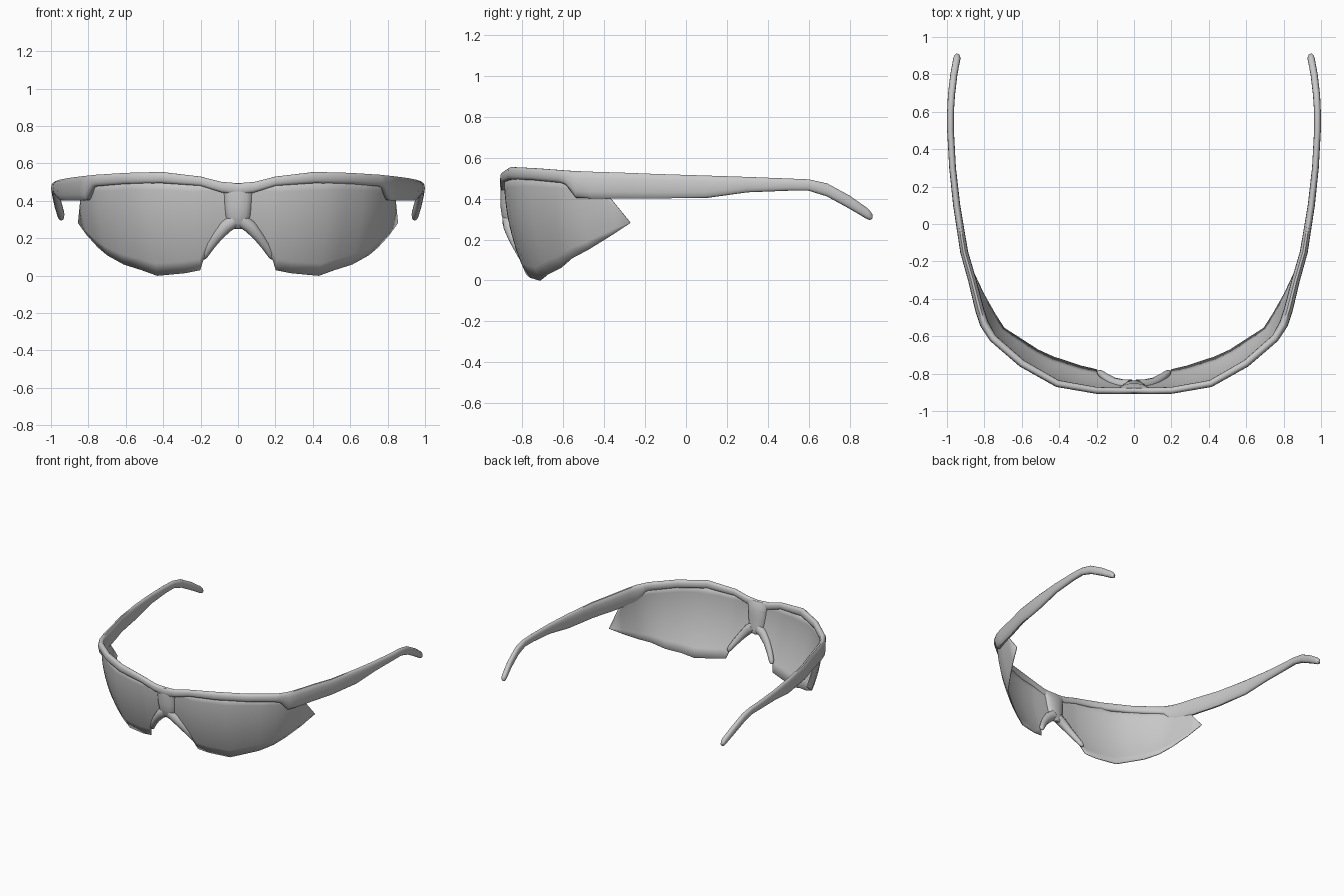
import bpy
import bmesh
import math
from mathutils import Vector

cube = bpy.data.objects.get("Cube")
if cube:
    bpy.data.objects.remove(cube)

grey = bpy.data.materials.new("plain grey")
colour = (0.58, 0.58, 0.58, 1)
grey.diffuse_color = colour
grey.use_nodes = True
grey.node_tree.nodes["Principled BSDF"].inputs["Base Color"].default_value = colour


def add_mesh(name, rows, closed, mirror, angle=50):
    """Bridge rows of points into a skin; closed rows are rings with end caps."""
    bm = bmesh.new()
    grid = [[bm.verts.new(p) for p in row] for row in rows]
    count = len(rows[0])
    for a, b in zip(grid, grid[1:]):
        for i in range(count if closed else count - 1):
            j = (i + 1) % count
            bm.faces.new((a[i], a[j], b[j], b[i]))
    if closed:
        if not mirror:
            bm.faces.new(grid[0])
        bm.faces.new(grid[-1])
    bmesh.ops.recalc_face_normals(bm, faces=bm.faces)
    mesh = bpy.data.meshes.new(name)
    bm.to_mesh(mesh)
    bm.free()
    mesh.materials.append(grey)
    obj = bpy.data.objects.new(name, mesh)
    bpy.context.scene.collection.objects.link(obj)
    bpy.ops.object.select_all(action="DESELECT")
    obj.select_set(True)
    bpy.context.view_layer.objects.active = obj
    bpy.ops.object.shade_smooth_by_angle(angle=math.radians(angle))
    if mirror:
        mod = obj.modifiers.new("mirror", "MIRROR")
        mod.use_clip = True
        mod.merge_threshold = 0.002
    return obj


def ring(centre, u, v, power=0.85, sides=14):
    """Rounded cross-section spanned by the half axes u and v."""
    points = []
    for k in range(sides):
        a = math.tau * k / sides
        c, s = math.cos(a), math.sin(a)
        c = math.copysign(abs(c) ** power, c)
        s = math.copysign(abs(s) ** power, s)
        points.append(centre + u * c + v * s)
    return points


def plan_normals(points):
    """Outward horizontal normals of a half outline that starts at x = 0."""
    flat = [Vector((p[0], p[1], 0)) for p in points]
    flat.insert(0, Vector((-flat[1].x, flat[1].y, 0)))
    flat.append(flat[-1] * 2 - flat[-2])
    return [Vector((b.y - a.y, a.x - b.x, 0)).normalized()
            for a, b in zip(flat, flat[2:])]


UP = Vector((0, 0, 1))

# Brow bar and temples: x, y, top z, bottom z, half thickness
frame_path = [
    (0, -.89, .495, .43, .018), (.09, -.892, .502, .445, .018),
    (.2, -.89, .53, .48, .018), (.41, -.853, .555, .494, .019),
    (.6, -.745, .55, .49, .02), (.755, -.61, .54, .477, .021),
    (.77, -.585, .538, .468, .022), (.8, -.535, .536, .402, .024),
    (.825, -.46, .533, .4, .024), (.865, -.3, .528, .4, .022),
    (.908, -.15, .522, .4, .021), (.948, .1, .514, .402, .019),
    (.97, .3, .507, .43, .018), (.981, .5, .499, .438, .018),
    (.981, .6, .495, .438, .018), (.976, .69, .475, .41, .019),
    (.963, .8, .415, .35, .019), (.947, .885, .355, .3, .019),
    (.945, .9, .34, .295, .016), (.943, .91, .325, .302, .008),
]
rings = []
for (x, y, top, low, thick), n in zip(frame_path, plan_normals(frame_path)):
    rings.append(ring(Vector((x, y, (top + low) / 2)),
                      n * thick, UP * (top - low) / 2))
add_mesh("frame_and_temples", rings, True, True)

# Nose bridge: z, half width, y, half depth
bridge = [
    (.492, .11, -.889, .012), (.465, .09, -.885, .022),
    (.43, .077, -.88, .028), (.37, .072, -.878, .031),
    (.32, .066, -.872, .03), (.28, .055, -.864, .027),
    (.258, .04, -.857, .02), (.249, .02, -.853, .01),
]
add_mesh("nose_bridge", [
    ring(Vector((0, y, z)), Vector((w, 0, 0)), Vector((0, d, 0)), 1)
    for z, w, y, d in bridge], True, False)

# Nose legs, tapering down and back: x, y, z, radius
leg = [
    (.02, -.865, .295, .038), (.065, -.861, .262, .035),
    (.11, -.845, .21, .028), (.15, -.82, .155, .023),
    (.178, -.798, .11, .019), (.186, -.791, .095, .014),
    (.189, -.788, .088, .006),
]
rows = []
for i, (x, y, z, r) in enumerate(leg):
    before, after = leg[max(i - 1, 0)], leg[min(i + 1, len(leg) - 1)]
    along = (Vector(after[:3]) - Vector(before[:3])).normalized()
    side = along.cross(Vector((0, 1, 0))).normalized()
    rows.append(ring(Vector((x, y, z)), side * r,
                     side.cross(along) * r * .9, 1, 10))
leg_obj = add_mesh("nose_legs", rows, True, True)
leg_obj.modifiers["mirror"].use_clip = False
leg_obj.modifiers["mirror"].use_mirror_merge = False

# Wraparound lens, curling inward with depth: x, y, top z, bottom z
lens_path = [
    (0, -.886, .46, .28), (.07, -.886, .475, .27),
    (.13, -.886, .49, .19), (.185, -.886, .505, .09),
    (.215, -.884, .507, .03), (.31, -.87, .515, .014),
    (.477, -.822, .522, 0), (.575, -.76, .52, .03),
    (.67, -.682, .51, .06), (.755, -.6, .5, .108),
    (.8, -.5, .48, .15), (.842, -.385, .42, .215),
    (.874, -.28, .285, .28),
]
STEPS = 8
rows = []
for (x, y, top, low), n in zip(lens_path, plan_normals(lens_path)):
    column = []
    for k in range(STEPS + 1):
        z = top + (low - top) * k / STEPS
        curl = .12 * (max(.5 - z, 0) / .5) ** 2
        column.append(Vector((x, y, z)) - n * curl)
    rows.append(column)
lens = add_mesh("lens", rows, False, True)
shell = lens.modifiers.new("thickness", "SOLIDIFY")
shell.thickness = .006
shell.offset = 0
